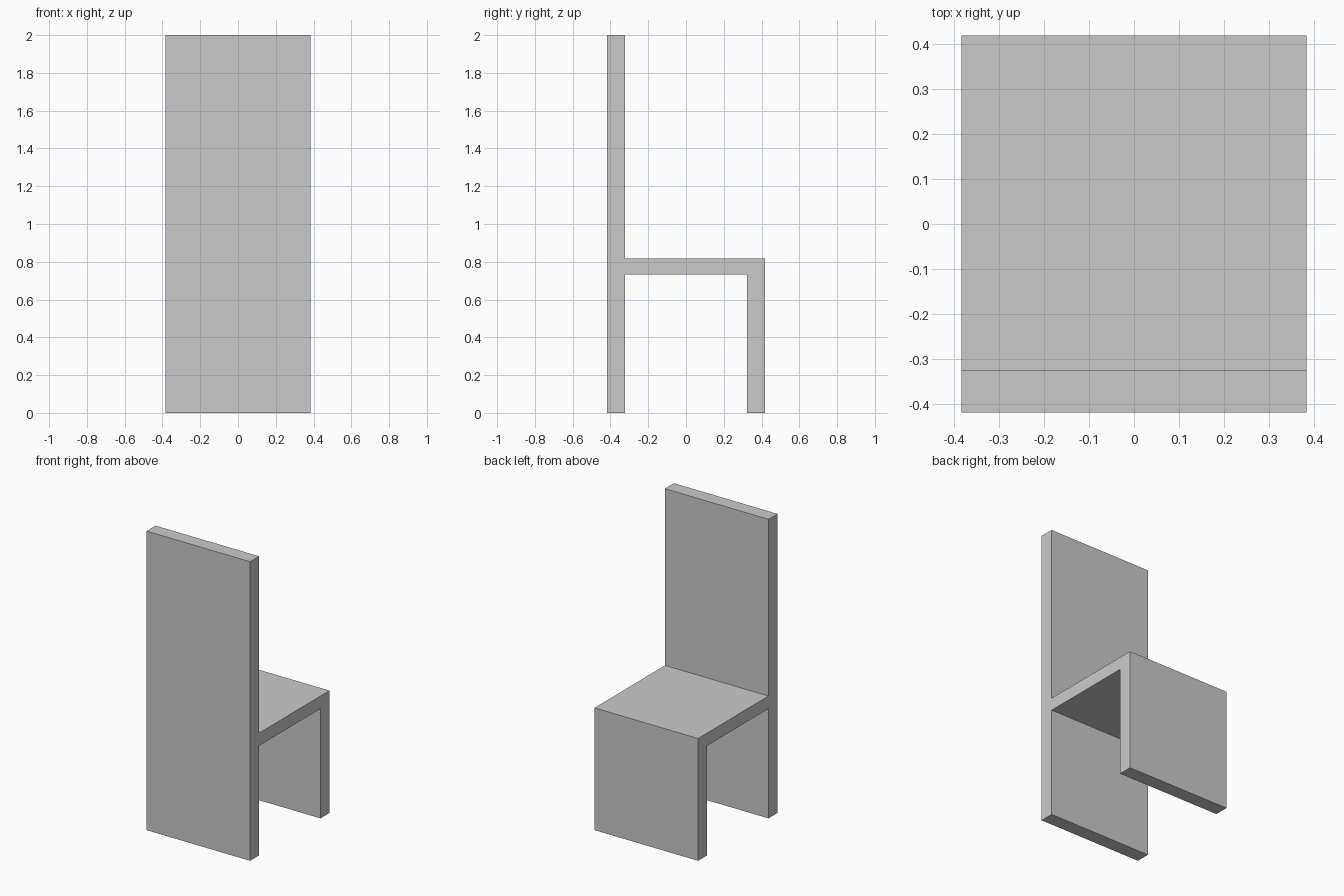
import bpy, bmesh

if "Cube" in bpy.data.objects:
    bpy.data.objects.remove(bpy.data.objects["Cube"])

HALF_WIDTH = 0.383
OUTER, INNER = 0.419, 0.324          # outer and inner y of the upright panels
SEAT_BOTTOM, SEAT_TOP, HEIGHT = 0.733, 0.818, 2.0

# Side profile (y, z): tall back panel, seat and front leg panel in one piece
profile = [
    (-OUTER, 0), (-INNER, 0), (-INNER, SEAT_BOTTOM), (INNER, SEAT_BOTTOM),
    (INNER, 0), (OUTER, 0), (OUTER, SEAT_TOP), (-INNER, SEAT_TOP),
    (-INNER, HEIGHT), (-OUTER, HEIGHT),
]

# Extrude the profile across the chair's width
bm = bmesh.new()
side = bm.faces.new([bm.verts.new((-HALF_WIDTH, y, z)) for y, z in profile])
result = bmesh.ops.extrude_face_region(bm, geom=[side], use_keep_orig=True)
moved = [v for v in result["geom"] if isinstance(v, bmesh.types.BMVert)]
bmesh.ops.translate(bm, verts=moved, vec=(2 * HALF_WIDTH, 0, 0))
bmesh.ops.recalc_face_normals(bm, faces=bm.faces)

mesh = bpy.data.meshes.new("chair_body")
bm.to_mesh(mesh)
bm.free()
bpy.context.collection.objects.link(bpy.data.objects.new("chair_body", mesh))
